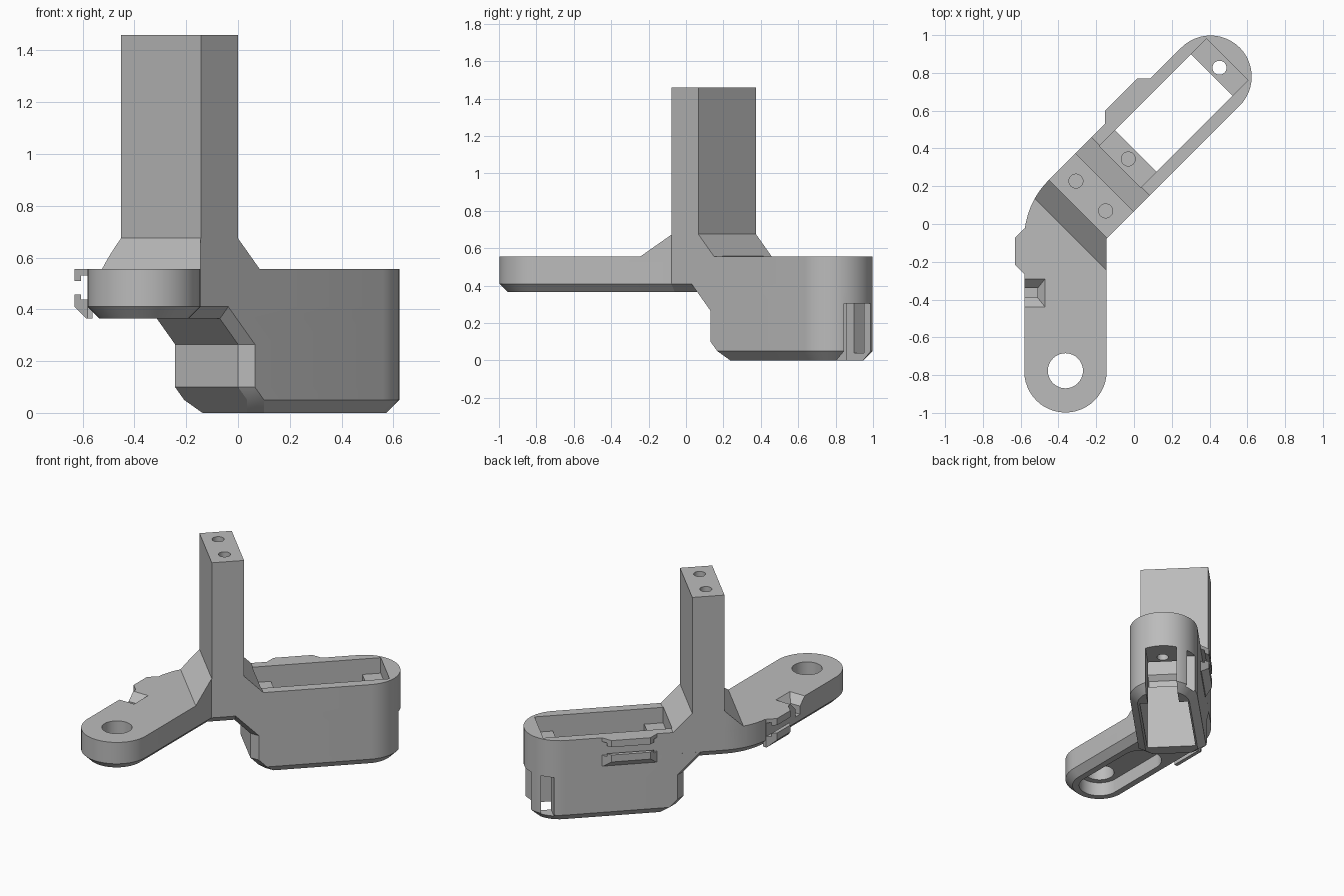
import bpy, bmesh
from math import sin, cos, pi, radians, sqrt

cube = bpy.data.objects.get("Cube")
if cube:
    bpy.data.objects.remove(cube, do_unlink=True)

grey = bpy.data.materials.new("plain grey")
grey.use_nodes = True
grey.diffuse_color = (0.5, 0.5, 0.5, 1)
grey.node_tree.nodes["Principled BSDF"].inputs["Base Color"].default_value = (0.5, 0.5, 0.5, 1)

R = 0.218                    # half width of both arms
V0, V1 = 0.047, 0.483        # sides of the diagonal housing
VM = (V0 + V1) / 2
TOP = 0.555
ELBOW = (-0.145, -0.078)     # inner corner where the arms meet
ARM_X, ARM_Y = -0.363, -0.78


def diag(u, v):
    """Housing coordinates (along, across) to world x, y."""
    return ((u - v) / sqrt(2), (u + v) / sqrt(2))


def arc(cx, cy, r, a0, a1, n=24):
    return [(cx + r * cos(radians(a0 + (a1 - a0) * i / n)),
             cy + r * sin(radians(a0 + (a1 - a0) * i / n))) for i in range(n + 1)]


def loft(name, layers):
    """Solid through stacked outlines: [(points, z), ...]."""
    bm = bmesh.new()
    rings = [[bm.verts.new((x, y, z)) for x, y in pts] for pts, z in layers]
    for a, b in zip(rings, rings[1:]):
        for i in range(len(a)):
            j = (i + 1) % len(a)
            bm.faces.new((a[i], a[j], b[j], b[i]))
    bm.faces.new(rings[0][::-1])
    bm.faces.new(rings[-1])
    bmesh.ops.recalc_face_normals(bm, faces=bm.faces)
    mesh = bpy.data.meshes.new(name)
    bm.to_mesh(mesh)
    bm.free()
    mesh.materials.append(grey)
    ob = bpy.data.objects.new(name, mesh)
    bpy.context.collection.objects.link(ob)
    return ob


def combine(target, other, op):
    mod = target.modifiers.new(op.lower(), "BOOLEAN")
    mod.operation, mod.object, mod.solver = op, other, "EXACT"
    bpy.context.view_layer.objects.active = target
    bpy.ops.object.modifier_apply(modifier=mod.name)
    bpy.data.objects.remove(other, do_unlink=True)


def rect(a0, a1, b0, b1):
    return [(a0, b0), (a1, b0), (a1, b1), (a0, b1)]


def diag_box(u0, u1, v0, v1, z0, z1):
    pts = [diag(*p) for p in rect(u0, u1, v0, v1)]
    return loft("cutter", [(pts, z0), (pts, z1)])


def drill(x, y, r, z0, z1):
    pts = arc(x, y, r, 0, 360 - 360 / 32, 31)
    return loft("cutter", [(pts, z0), (pts, z1)])


def plate_outline(i):
    """Straight arm, rounded elbow and start of the housing, inset by i."""
    corner_x = ELBOW[0] - i
    pts = arc(ARM_X, ARM_Y, R - i, 360, 180)
    pts += arc(*ELBOW, 2 * R - i, 180, 135, 12)
    pts += [diag(0.3, V1 - i), diag(0.3, V0 + i)]
    pts.append((corner_x, corner_x + sqrt(2) * (V0 + i)))
    return pts


def housing_outline(u0, i=0, c=0.046):
    """Housing with a rounded far end and clipped near corners."""
    pts = [(u0, V1 - i - c), (u0, V0 + i + c), (u0 + c, V0 + i)]
    pts += arc(0.838, VM, R - i, -90, 90)
    pts.append((u0 + c, V1 - i))
    return [diag(*p) for p in pts]


# Flat arm plate with a chamfered underside
body = loft("bracket_body", [(plate_outline(0.045), 0.365),
                             (plate_outline(0), 0.41), (plate_outline(0), TOP)])

# Housing, sloping in under the elbow
combine(body, loft("housing", [
    (housing_outline(0.193, 0.05), 0), (housing_outline(0.143), 0.05),
    (housing_outline(0.093), 0.1), (housing_outline(0.093), 0.265),
    (housing_outline(-0.007), 0.365), (housing_outline(-0.052), 0.41),
    (housing_outline(-0.052), TOP)]), "UNION")

# Upright post with flared foot, trimmed to the plate outline
post = loft("post", [([diag(*p) for p in rect(u0, u1, -0.4, 0.8)], z) for u0, u1, z in
                     ((-0.296, 0.186, TOP - 0.02), (-0.155, 0.046, 0.675),
                      (-0.155, 0.046, 1.46))])
combine(post, loft("trim", [(plate_outline(0), 0.5), (plate_outline(0), 1.6)]), "INTERSECT")
combine(body, post, "UNION")

# Pocket with two screw ledges, end notch and side slit
for box in ((0.162, 0.964, 0.112, 0.422, 0.45, 0.7),
            (0.28, 0.849, 0.112, 0.422, -0.1, 0.6),
            (0.8, 1.2, 0.164, 0.366, -0.1, 0.305),
            (0.905, 0.98, 0.3, 0.6, 0.04, 0.305)):
    # keep the pocket clear of the post foot
    combine(body, diag_box(*box), "DIFFERENCE")

# Screw holes in the ledges and the post top
for u, v, z0, z1 in ((0.222, VM, 0.2, 0.5), (0.905, VM, 0.2, 0.5),
                     (-0.057, 0.378, 1.15, 1.6), (-0.057, 0.155, 1.15, 1.6)):
    combine(body, drill(*diag(u, v), 0.037, z0, z1), "DIFFERENCE")

# Arm hole and the long recess beneath it
combine(body, drill(ARM_X, ARM_Y + 0.003, 0.093, 0.2, 0.7), "DIFFERENCE")
slot = arc(ARM_X, ARM_Y, 0.13, 180, 360) + arc(ARM_X, -0.36, 0.13, 0, 180)
combine(body, loft("cutter", [(slot, 0.3), (slot, 0.46)]), "DIFFERENCE")

# Tapered cable notch on the arm edge
inner = rect(-0.7, -0.51, -0.39, -0.34)
combine(body, loft("cutter", [(inner, 0.45), (inner, 0.505),
                              (rect(-0.7, -0.47, -0.44, -0.29), TOP),
                              (rect(-0.7, -0.47, -0.44, -0.29), 0.6)]), "DIFFERENCE")


def cable_clip(name, s0, s1, place):
    """C-shaped clip; place maps (along, outward) to world x, y."""
    def outline(d):
        pts = [(s0, -0.02), (s0, 0), (s0 + d, d), (s1 - d, d), (s1, 0), (s1, -0.02)]
        return [place(*p) for p in pts]

    clip = loft(name, [(outline(0.005), 0.365), (outline(0.05), 0.41), (outline(0.05), TOP)])
    for d0, d1, z0, z1 in ((0, 0.025, 0.437, 0.53), (0.015, 0.08, 0.457, 0.51)):
        pts = [place(*p) for p in rect(s0 - 0.1, s1 + 0.1, d0, d1)]
        combine(clip, loft("cutter", [(pts, z0), (pts, z1)]), "DIFFERENCE")
    return clip


parts = [body,
         cable_clip("arm_clip", -0.265, -0.025, lambda s, d: (ARM_X - R - d, s)),
         cable_clip("housing_clip", 0.265, 0.608, lambda s, d: diag(s, V1 + d))]

# Soft shading on the round ends only
bpy.ops.object.select_all(action="DESELECT")
for ob in parts:
    ob.select_set(True)
bpy.context.view_layer.objects.active = body
bpy.ops.object.shade_smooth_by_angle(angle=radians(25))
